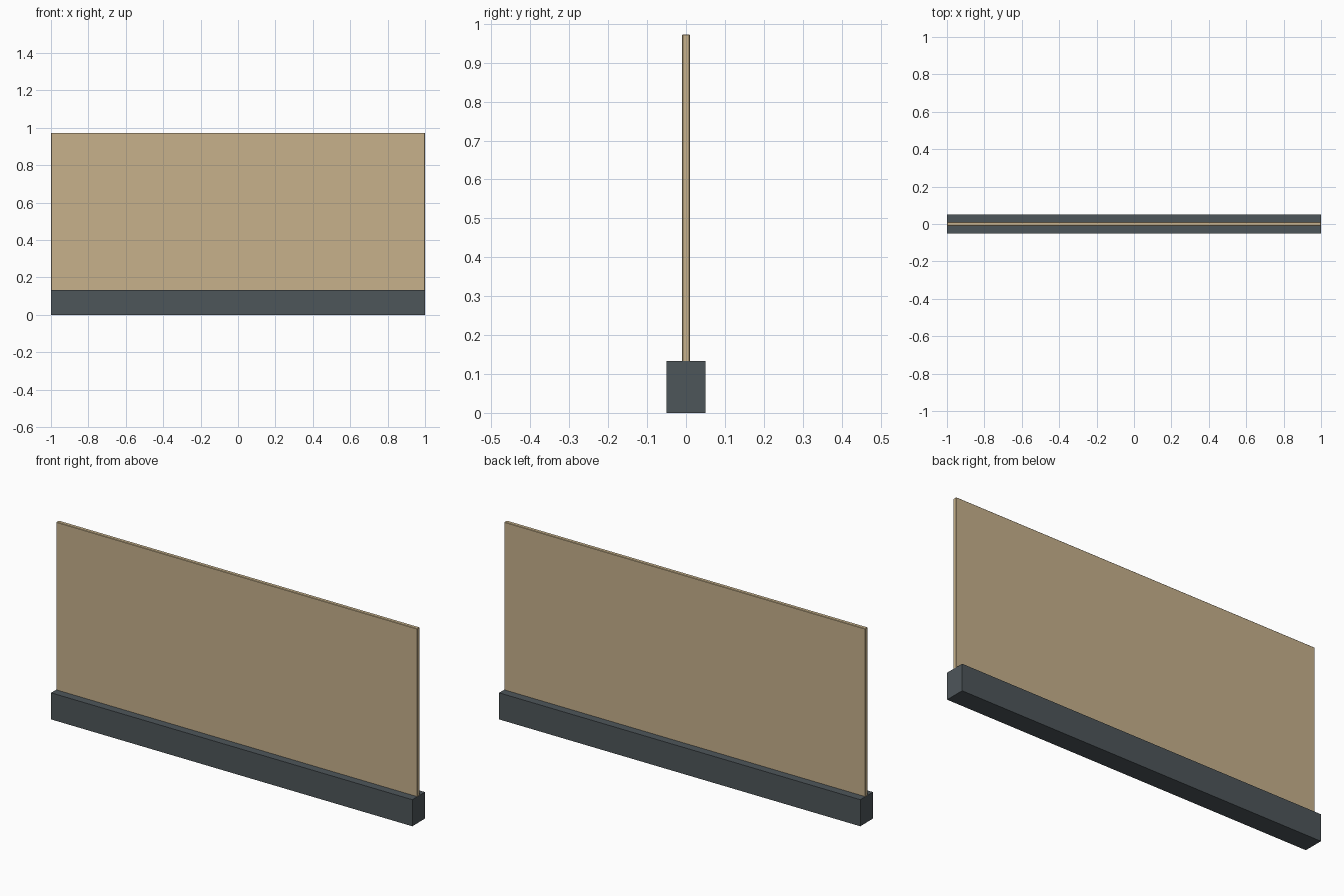
import bpy
import bmesh

if "Cube" in bpy.data.objects:
    bpy.data.objects.remove(bpy.data.objects["Cube"])


def material(name, color):
    m = bpy.data.materials.new(name)
    m.diffuse_color = (*color, 1.0)
    m.use_nodes = True
    m.node_tree.nodes["Principled BSDF"].inputs["Base Color"].default_value = m.diffuse_color
    return m


def box(name, size, z0, z1, mat, bevel=0.0):
    """Box centred on x and y, spanning z0..z1, with optional chamfered edges."""
    bm = bmesh.new()
    bmesh.ops.create_cube(bm, size=1.0)
    for v in bm.verts:
        v.co.x *= size[0]
        v.co.y *= size[1]
        v.co.z = z0 + (v.co.z + 0.5) * (z1 - z0)
    if bevel:
        bmesh.ops.bevel(bm, geom=bm.edges[:], offset=bevel, segments=1,
                        affect='EDGES')
    mesh = bpy.data.meshes.new(name)
    bm.to_mesh(mesh)
    bm.free()
    mesh.materials.append(mat)
    obj = bpy.data.objects.new(name, mesh)
    bpy.context.collection.objects.link(obj)
    return obj


tan = material("tan", (0.57, 0.44, 0.26))
slate = material("slate_grey", (0.076, 0.093, 0.102))

# Floor channel that holds the panel
box("base_rail", (2.0, 0.10), 0.0, 0.133, slate)

# Thin upright sheet with slightly eased edges, seated inside the rail
box("panel", (1.999, 0.02), 0.05, 0.973, tan, bevel=0.002)
